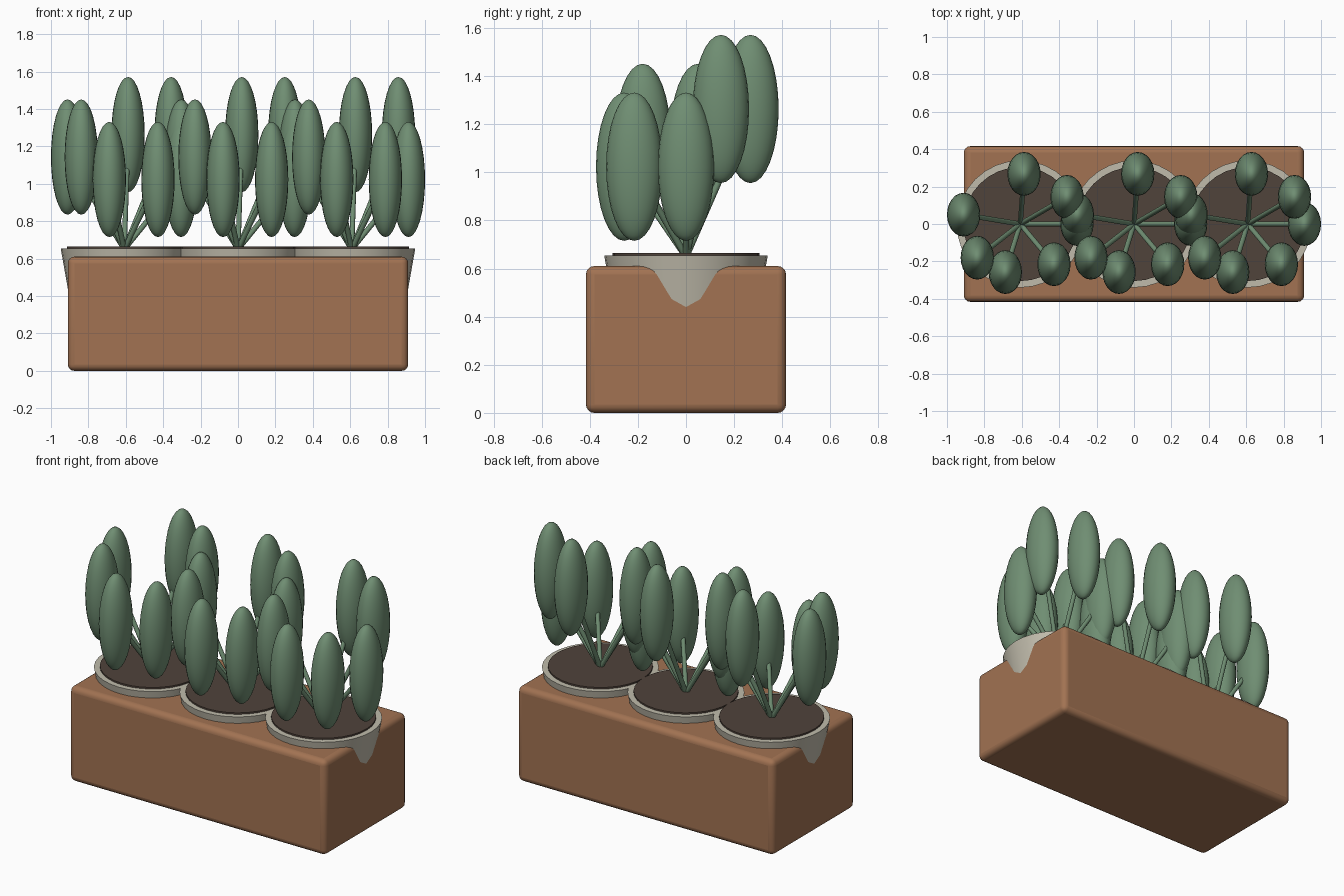
import bpy, bmesh, math
from mathutils import Vector

if "Cube" in bpy.data.objects:
    bpy.data.objects.remove(bpy.data.objects["Cube"])


def material(name, color):
    m = bpy.data.materials.new(name)
    m.diffuse_color = (*color, 1)
    m.use_nodes = True
    m.node_tree.nodes["Principled BSDF"].inputs["Base Color"].default_value = m.diffuse_color
    return m


CLAY = material("terracotta", (0.36, 0.17, 0.085))
STONE = material("pale_stone", (0.53, 0.50, 0.41))
SOIL = material("dark_soil", (0.08, 0.056, 0.043))
GREEN = material("leaf_green", (0.16, 0.27, 0.17))


def finish(name, mat, angle=40):
    ob = bpy.context.object
    ob.name = name
    ob.data.materials.append(mat)
    bpy.ops.object.shade_smooth_by_angle(angle=math.radians(angle))
    return ob


def lathe(name, profile, x, mat, sides=32):
    """Spin an (r, z) profile around a vertical axis at x."""
    bm = bmesh.new()
    vs = [bm.verts.new((r, 0, z)) for r, z in profile]
    es = [bm.edges.new(p) for p in zip(vs, vs[1:])]
    bmesh.ops.spin(bm, geom=vs + es, axis=(0, 0, 1), cent=(0, 0, 0),
                   angle=math.tau, steps=sides)
    bmesh.ops.remove_doubles(bm, verts=bm.verts, dist=1e-4)
    bmesh.ops.recalc_face_normals(bm, faces=bm.faces)
    me = bpy.data.meshes.new(name)
    bm.to_mesh(me)
    bm.free()
    ob = bpy.data.objects.new(name, me)
    ob.location.x = x
    bpy.context.collection.objects.link(ob)
    bpy.ops.object.select_all(action='DESELECT')
    ob.select_set(True)
    bpy.context.view_layer.objects.active = ob
    return finish(name, mat)


# Rounded planter box
bpy.ops.mesh.primitive_cube_add(size=1, location=(0, 0, 0.305))
box = bpy.context.object
box.scale = (1.82, 0.832, 0.61)
bpy.ops.object.transform_apply(location=False, rotation=False, scale=True)
box = finish("planter_box", CLAY)
bevel = box.modifiers.new("rounded_edges", 'BEVEL')
bevel.width = 0.035
bevel.segments = 4

# Leaves of one plant: x, y, centre height
LEAVES = [(0.303, 0.0, 1.023), (0.25, 0.145, 1.263), (0.02, 0.268, 1.263),
          (-0.303, 0.05, 1.143), (-0.23, -0.18, 1.143),
          (-0.08, -0.257, 1.023), (0.18, -0.215, 1.023)]

for i, px in enumerate((-0.608, 0.0, 0.608), 1):
    # Tapered pot and its soil
    lathe(f"pot_{i}", [(0, 0.06), (0.235, 0.06), (0.34, 0.655),
                       (0.30, 0.655), (0.29, 0.62), (0, 0.62)], px, STONE)
    lathe(f"soil_{i}", [(0, 0.625), (0.305, 0.625), (0.305, 0.665), (0, 0.665)],
          px, SOIL)
    base = Vector((px, 0, 0.65))
    for j, (x, y, z) in enumerate(LEAVES, 1):
        # Leaning stem reaching into the leaf
        tip = Vector((px + x, y, z))
        d = tip - base
        bpy.ops.mesh.primitive_cylinder_add(
            vertices=10, radius=0.014, depth=d.length, location=(base + tip) / 2,
            rotation=d.to_track_quat('Z', 'Y').to_euler())
        finish(f"stem_{i}_{j}", GREEN)
        # Upright oval leaf
        bpy.ops.mesh.primitive_uv_sphere_add(segments=24, ring_count=16,
                                             radius=1, location=tip)
        bpy.context.object.scale = (0.089, 0.117, 0.308)
        finish(f"leaf_{i}_{j}", GREEN, 60)
